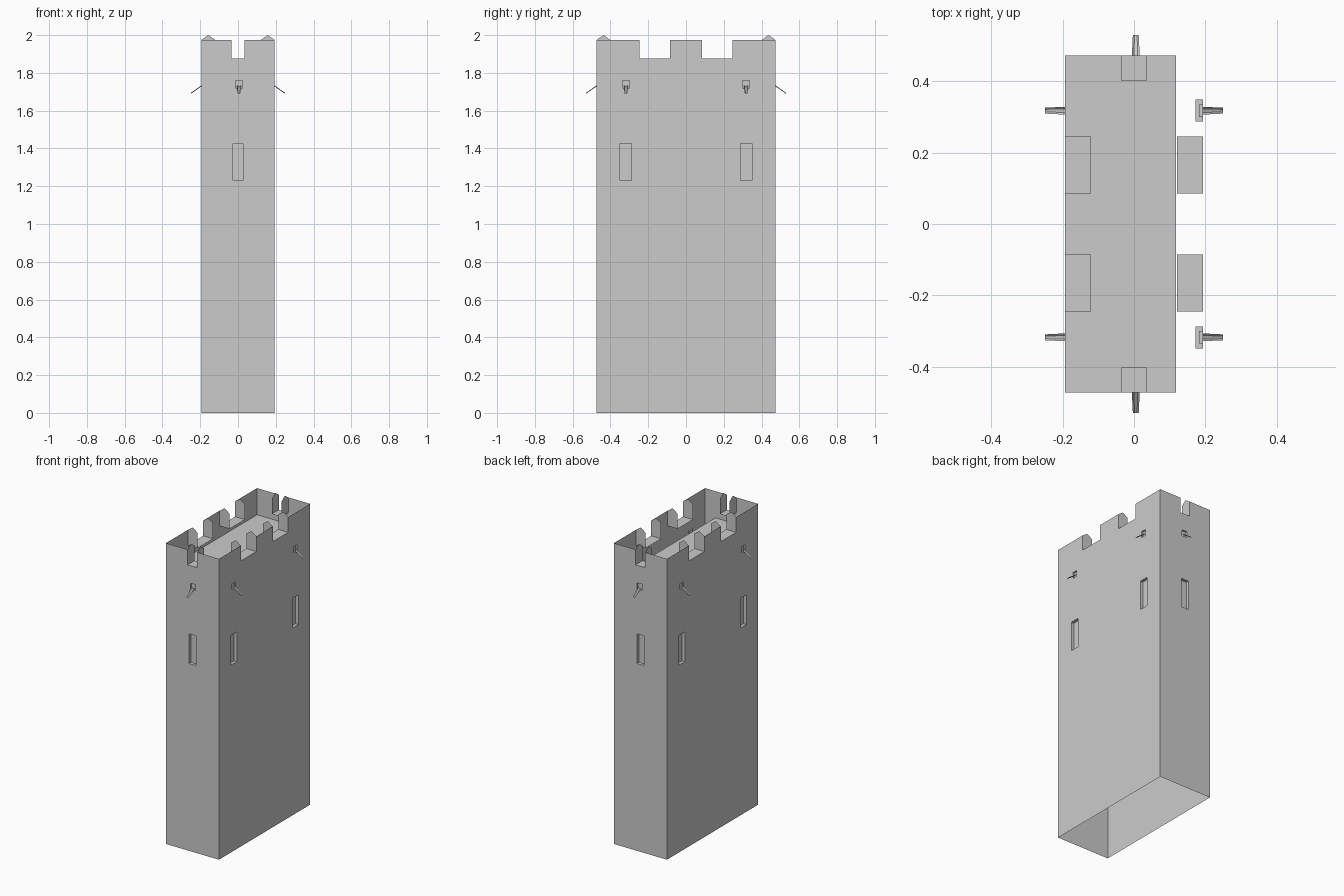
import bpy
from mathutils import Vector

if "Cube" in bpy.data.objects:
    bpy.data.objects.remove(bpy.data.objects["Cube"])

HX, HY = 0.193, 0.473          # half width and half depth of the tower
TOP, NOTCH = 1.975, 1.875      # battlement top and notch floor
PEAK = 2.0
THICK = 0.072                  # battlement depth


def make(name, quads):
    verts, faces = [], []
    for q in quads:
        faces.append(range(len(verts), len(verts) + len(q)))
        verts += [tuple(p) for p in q]
    me = bpy.data.meshes.new(name)
    me.from_pydata(verts, [], [list(f) for f in faces])
    ob = bpy.data.objects.new(name, me)
    bpy.context.collection.objects.link(ob)
    return ob


def side(name, t, half, dist, notches, windows, spouts):
    """One tower side. Notches, windows: (centre, half width); spouts: centres."""
    t = Vector(t)
    n = t.cross(Vector((0, 0, 1)))

    def P(u, d, z):            # along wall, inward depth, height
        return t * u + n * (dist - d) + Vector((0, 0, z))

    # recessed windows and drain openings: u0, u1, z0, z1, depth
    pockets = [(c - w, c + w, 1.23, 1.425, 0.02) for c, w in windows]
    pockets += [(c - 0.018, c + 0.018, 1.72, 1.76, 0.01) for c in spouts]
    gaps = [(c - w, c + w, NOTCH, TOP, THICK) for c, w in notches]

    # wall sheet, tiled around all openings
    holes = pockets + gaps
    us = sorted({-half, half} | {h[0] for h in holes} | {h[1] for h in holes})
    zs = sorted({0, TOP} | {h[2] for h in holes} | {h[3] for h in holes})
    wall = []
    for a, b in zip(us, us[1:]):
        for c, d in zip(zs, zs[1:]):
            m, k = (a + b) / 2, (c + d) / 2
            if not any(h[0] < m < h[1] and h[2] < k < h[3] for h in holes):
                wall.append([P(a, 0, c), P(b, 0, c), P(b, 0, d), P(a, 0, d)])
    # pocket linings
    for a, b, c, d, e in pockets:
        wall += [[P(a, e, c), P(b, e, c), P(b, e, d), P(a, e, d)],
                 [P(a, 0, c), P(b, 0, c), P(b, e, c), P(a, e, c)],
                 [P(a, e, d), P(b, e, d), P(b, 0, d), P(a, 0, d)],
                 [P(a, 0, c), P(a, e, c), P(a, e, d), P(a, 0, d)],
                 [P(b, e, c), P(b, 0, c), P(b, 0, d), P(b, e, d)]]
    make(name + "_wall", wall)

    # notch floors with pointed cheeks
    cren = []
    for a, b, c, d, e in gaps:
        cren.append([P(a, 0, c), P(b, 0, c), P(b, e, c), P(a, e, c)])
        cheek = [(0, c), (e, c), (e, d), (e / 2, PEAK), (0, d)]
        cren.append([P(a, y, z) for y, z in cheek])
        cren.append([P(b, y, z) for y, z in reversed(cheek)])
    make(name + "_notches", cren)

    # sloping drain troughs
    trough = []
    for c in spouts:
        prof = [(-0.011, 0.005), (-0.005, 0), (0.005, 0), (0.011, 0.005)]
        near = [P(c + u, 0, 1.729 + z) for u, z in prof]
        far = [P(c + u * 0.75, -0.057, 1.689 + z) for u, z in prof]
        for i in range(3):
            trough.append([near[i], far[i], far[i + 1], near[i + 1]])
    make(name + "_drain_spouts", trough)


long_notches = [(-0.165, 0.08), (0.165, 0.08)]
long_windows = [(-0.319, 0.031), (0.319, 0.031)]
# the four sides
for name, s in (("front", 1), ("back", -1)):
    side(name, (s, 0, 0), HX, HY, [(0, 0.035)], [(0, 0.026)], [0.005 * s])
for name, s in (("right", 1), ("left", -1)):
    side(name, (0, s, 0), HY, HX, long_notches, long_windows, [-0.318, 0.318])

# roof deck inside the battlements, stopping short of the right wall
Z = 1.80
make("roof_deck", [[(-HX, -HY, Z), (0.118, -HY, Z), (0.118, HY, Z), (-HX, HY, Z)]])
